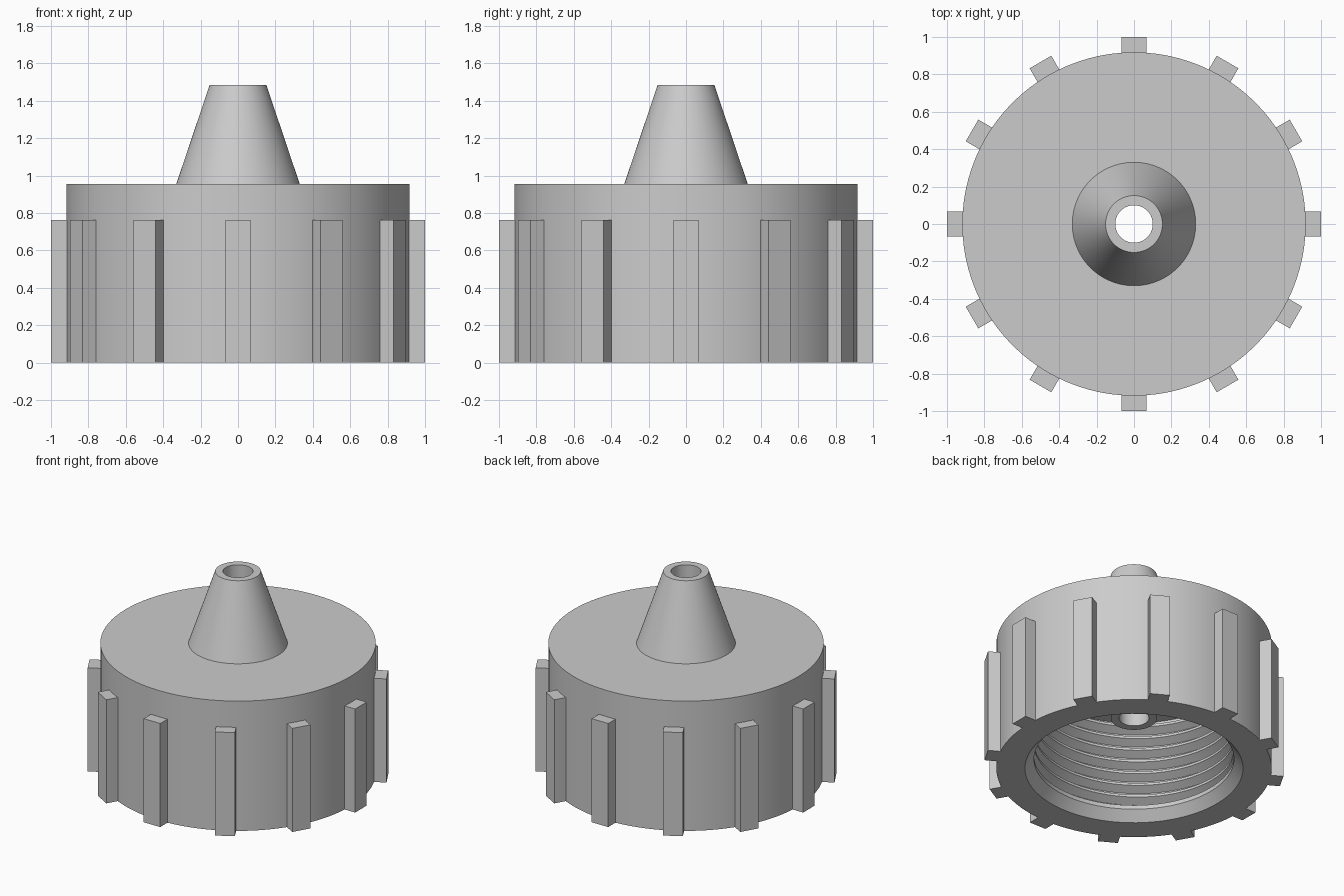
import bpy, bmesh, math
from mathutils import Matrix, Vector

cube = bpy.data.objects.get("Cube")
if cube:
    bpy.data.objects.remove(cube, do_unlink=True)

# Single plastic colour
grey = bpy.data.materials.new("grey plastic")
grey.use_nodes = True
colour = (0.6, 0.6, 0.6, 1)
grey.diffuse_color = colour
grey.node_tree.nodes["Principled BSDF"].inputs["Base Color"].default_value = colour


def finish(name, bm, angle=30):
    bmesh.ops.recalc_face_normals(bm, faces=bm.faces[:])
    mesh = bpy.data.meshes.new(name)
    bm.to_mesh(mesh)
    bm.free()
    mesh.materials.append(grey)
    obj = bpy.data.objects.new(name, mesh)
    bpy.context.collection.objects.link(obj)
    bpy.ops.object.select_all(action="DESELECT")
    obj.select_set(True)
    bpy.context.view_layer.objects.active = obj
    bpy.ops.object.shade_smooth_by_angle(angle=math.radians(angle))
    return obj


def skin(bm, rings, closed):
    """Join matching closed sections; cap the ends if the sweep is open."""
    n = len(rings[0])
    pairs = list(zip(rings, rings[1:]))
    if closed:
        pairs.append((rings[-1], rings[0]))
    for a, b in pairs:
        for i in range(n):
            j = (i + 1) % n
            bm.faces.new((a[i], a[j], b[j], b[i]))
    if not closed:
        bm.faces.new(rings[0])
        bm.faces.new(rings[-1])


def section(bm, points, angle, lift=0):
    return [bm.verts.new((r * math.cos(angle), r * math.sin(angle), z + lift))
            for r, z in points]


# Cap body: hollow shell, nozzle and inner spout as one revolved profile
WALL, CREST, CEILING = 0.722, 0.667, 0.765
profile = [
    (0.727, 0), (0.918, 0), (0.918, 0.955),           # rim and outer wall
    (0.33, 0.955), (0.152, 1.483), (0.10, 1.483),     # shoulder and nozzle
    (0.10, 0.385), (0.155, 0.385), (0.155, CEILING),  # bore and inner spout
    (WALL, CEILING), (WALL, 0.13),                    # ceiling and inner wall
    (CREST, 0.10), (CREST, 0.07),                     # lip above the chamfer
]
SIDES = 96
bm = bmesh.new()
skin(bm, [section(bm, profile, math.tau * i / SIDES) for i in range(SIDES)], True)
finish("cap_body", bm)

# Internal screw thread: deep helical V-shaped ridge that nearly fills its pitch
PITCH, TURNS, STEPS = 0.09, 6.75, 72
ridge = [(WALL + 0.002, -0.042), (CREST, -0.009), (CREST, 0.009), (WALL + 0.002, 0.042)]
bm = bmesh.new()
rings = [section(bm, ridge, math.tau * i / STEPS, 0.115 + PITCH * i / STEPS)
         for i in range(int(TURNS * STEPS) + 1)]
skin(bm, rings, False)
finish("inner_thread", bm, 20)

# Twelve grip ribs around the outside
RIBS, INNER, OUTER, WIDTH, HEIGHT = 12, 0.905, 1.0, 0.134, 0.762
bm = bmesh.new()
for i in range(RIBS):
    place = (Matrix.Rotation(math.tau * i / RIBS, 4, "Z")
             @ Matrix.Translation(Vector(((INNER + OUTER) / 2, 0, HEIGHT / 2)))
             @ Matrix.Diagonal((OUTER - INNER, WIDTH, HEIGHT, 1)))
    bmesh.ops.create_cube(bm, size=1, matrix=place)
finish("grip_ribs", bm)
